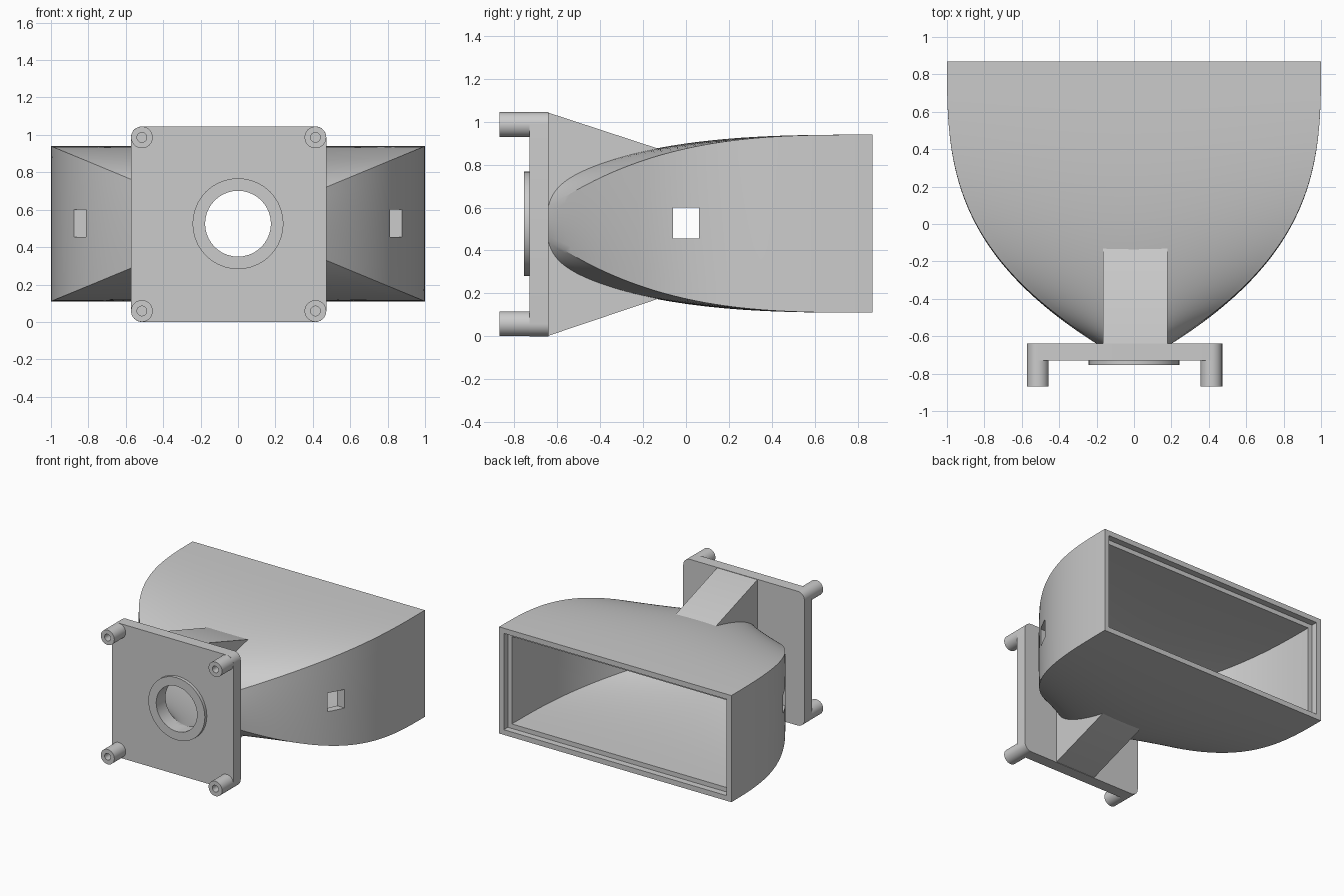
import bpy, bmesh
from math import atan, pi, cos, sin, radians

if "Cube" in bpy.data.objects:
    bpy.data.objects.remove(bpy.data.objects["Cube"], do_unlink=True)

grey = bpy.data.materials.new("light_grey")
grey.use_nodes = True
grey.diffuse_color = (0.6, 0.6, 0.6, 1)
grey.node_tree.nodes["Principled BSDF"].inputs["Base Color"].default_value = grey.diffuse_color

ZC = 0.525            # height of the bore axis
NECK, MOUTH = -0.64, 0.87
PLATE_X = -0.05       # the mounting plate sits off centre


def add_object(name, bm):
    bmesh.ops.recalc_face_normals(bm, faces=bm.faces)
    mesh = bpy.data.meshes.new(name)
    bm.to_mesh(mesh)
    bm.free()
    mesh.materials.append(grey)
    obj = bpy.data.objects.new(name, mesh)
    bpy.context.collection.objects.link(obj)
    return obj


def loft(name, sections, ring=False):
    """Skin matching loops; cap the ends, or join last to first for a ring."""
    bm = bmesh.new()
    loops = [[bm.verts.new(p) for p in s] for s in sections]
    pairs = list(zip(loops, loops[1:]))
    if ring:
        pairs.append((loops[-1], loops[0]))
    else:
        bm.faces.new(loops[0])
        bm.faces.new(loops[-1])
    n = len(loops[0])
    for a, b in pairs:
        for i in range(n):
            j = (i + 1) % n
            bm.faces.new((a[i], a[j], b[j], b[i]))
    return add_object(name, bm)


def section(y, k, radius, half_w, half_h):
    """Blend from a circle (k=0) to a rectangle (k=1)."""
    corner = atan(0.415)
    pts = []
    for start, end, steps, p, q in (
            (-corner, corner, 8, (1, -1), (1, 1)),
            (corner, pi - corner, 32, (1, 1), (-1, 1)),
            (pi - corner, pi + corner, 8, (-1, 1), (-1, -1)),
            (pi + corner, 2 * pi - corner, 32, (-1, -1), (1, -1))):
        for i in range(steps):
            u = i / steps
            a = start + (end - start) * u
            rx = half_w * (p[0] + (q[0] - p[0]) * u)
            rz = half_h * (p[1] + (q[1] - p[1]) * u)
            pts.append((radius * cos(a) * (1 - k) + rx * k, y,
                        ZC + radius * sin(a) * (1 - k) + rz * k))
    return pts


def flare(y):
    t = (y - NECK) / (MOUTH - NECK)
    return 1 - (1 - t) ** 3


def flared(radius, w, h, end, steps=40):
    ys = [NECK + (end - NECK) * (i / steps) ** 1.3 for i in range(steps + 1)]
    return [section(y, flare(y), radius, w, h) for y in ys]


def circle(x, y, z, r, n=40):
    return [(x + r * cos(2 * pi * i / n), y, z + r * sin(2 * pi * i / n)) for i in range(n)]


def tube(name, x, z, outer, inner, y0, y1):
    return loft(name, [circle(x, y0, z, outer), circle(x, y1, z, outer),
                       circle(x, y1, z, inner), circle(x, y0, z, inner)], ring=True)


def box(name, x0, x1, y0, y1, z0, z1, radius=0):
    bm = bmesh.new()
    bmesh.ops.create_cube(bm, size=1)
    for v in bm.verts:
        v.co = (x1 if v.co.x > 0 else x0, y1 if v.co.y > 0 else y0, z1 if v.co.z > 0 else z0)
    if radius:
        edges = [e for e in bm.edges if abs(e.verts[0].co.y - e.verts[1].co.y) > 0.01]
        bmesh.ops.bevel(bm, geom=edges, offset=radius, segments=10, profile=0.5, affect='EDGES')
    return add_object(name, bm)


def cut(obj, *cutters):
    bpy.context.view_layer.objects.active = obj
    for c in cutters:
        mod = obj.modifiers.new("cut", 'BOOLEAN')
        mod.operation, mod.solver, mod.object = 'DIFFERENCE', 'EXACT', c
        bpy.ops.object.modifier_apply(modifier=mod.name)


# Cutters: flared cavity with a stepped mouth, and side windows
cavity = loft("cavity_cutter",
              [section(-0.8, 0, 0.176, 1, 1)]
              + flared(0.176, 0.925, 0.34, 0.82)
              + [section(y, 1, 0.176, 0.96, 0.375) for y in (0.82, 0.95)])
windows = box("window_cutter", -1.2, 1.2, -0.06, 0.06, 0.455, 0.6)

# Horn: round neck flaring to a rectangular mouth
horn = loft("horn", [section(-0.68, 0, 0.2, 1, 1)] + flared(0.2, 1.0, 0.415, MOUTH))
cut(horn, cavity, windows)

# Mounting plate
plate = box("mounting_plate", PLATE_X - 0.522, PLATE_X + 0.522, -0.73, NECK, 0, 1.045, 0.058)
cut(plate, cavity)

# Sloped ribs bracing the plate above and below the horn
profile = [(-0.66, 0.003), (NECK, 0.003), (-0.1, 0.185), (-0.1, 0.865), (NECK, 1.042), (-0.66, 1.042)]
rib = loft("bracing_ribs", [[(x, y, z) for y, z in profile] for x in (-0.167, 0.18)])
cut(rib, cavity)

# Raised collar round the bore
collar = tube("bore_collar", 0, ZC, 0.243, 0.176, -0.755, -0.729)

# Hollow corner posts
posts = [tube("corner_post", PLATE_X + sx * 0.464, ZC - 0.0025 + sz * 0.464, 0.058, 0.026, -0.87, -0.68)
         for sx in (-1, 1) for sz in (-1, 1)]

for helper in (cavity, windows):
    bpy.data.objects.remove(helper, do_unlink=True)

# Smooth curved skins while keeping hard edges
bpy.ops.object.select_all(action='DESELECT')
for obj in [horn, plate, rib, collar] + posts:
    obj.select_set(True)
bpy.context.view_layer.objects.active = horn
bpy.ops.object.shade_smooth_by_angle(angle=radians(25))
